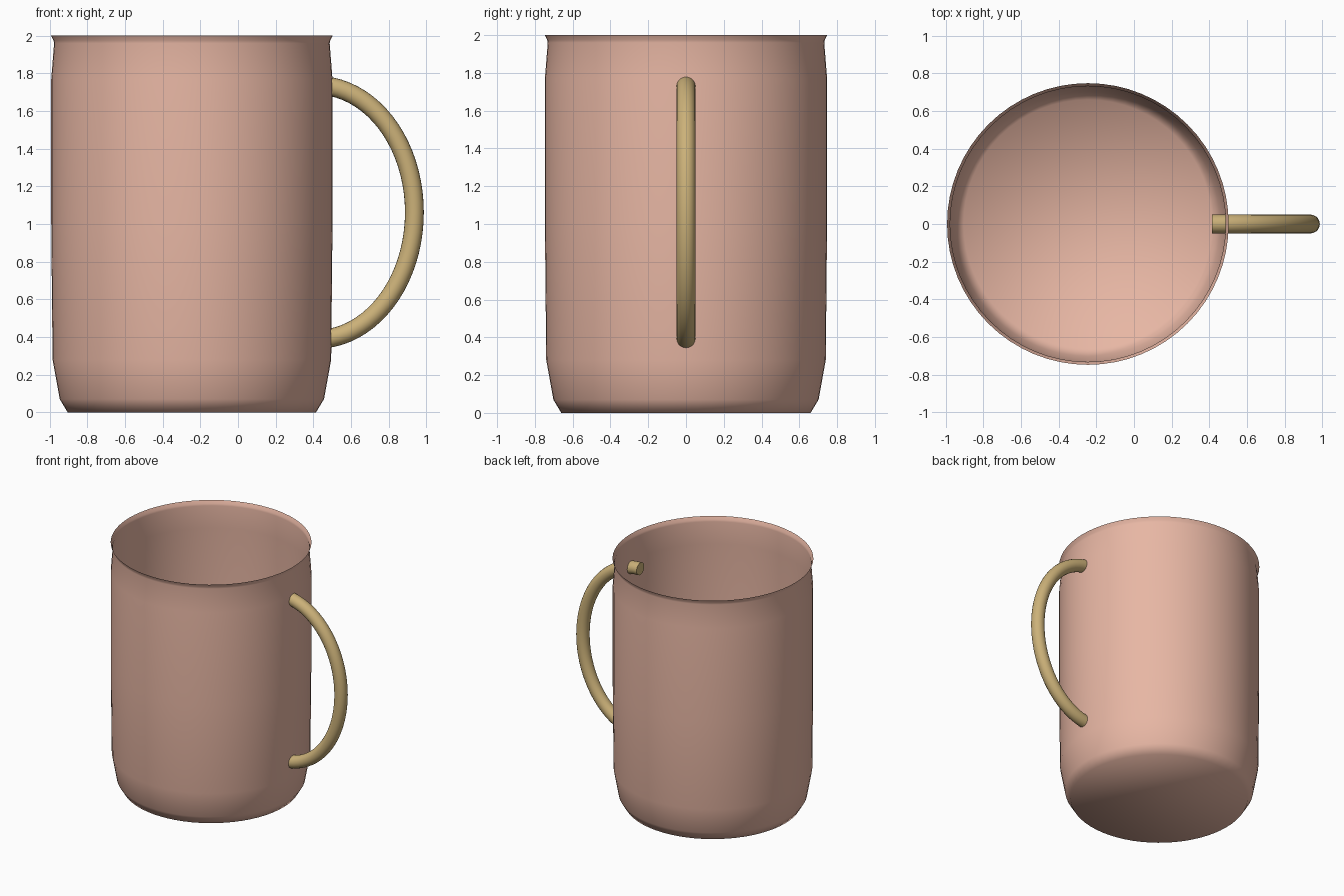
import bpy, bmesh, math
from mathutils import Vector

if "Cube" in bpy.data.objects:
    bpy.data.objects.remove(bpy.data.objects["Cube"])

def material(name, color):
    m = bpy.data.materials.new(name)
    m.diffuse_color = color
    m.use_nodes = True
    m.node_tree.nodes["Principled BSDF"].inputs["Base Color"].default_value = m.diffuse_color
    return m

def loft(name, rings, mat, cap_end, center=(0, 0, 0)):
    """Bridge successive closed rings of points; cap the start and maybe the end."""
    bm = bmesh.new()
    loops = [[bm.verts.new(p) for p in ring] for ring in rings]
    n = len(loops[0])
    for a, b in zip(loops, loops[1:]):
        for i in range(n):
            j = (i + 1) % n
            bm.faces.new((a[i], a[j], b[j], b[i]))
    bm.faces.new(loops[0][::-1])
    if cap_end:
        bm.faces.new(loops[-1])
    bmesh.ops.recalc_face_normals(bm, faces=bm.faces) if cap_end else None
    mesh = bpy.data.meshes.new(name)
    bm.to_mesh(mesh)
    bm.free()
    mesh.materials.append(mat)
    ob = bpy.data.objects.new(name, mesh)
    ob.location = center
    bpy.context.collection.objects.link(ob)
    bpy.context.view_layer.objects.active = ob
    ob.select_set(True)
    bpy.ops.object.shade_smooth_by_angle(angle=math.radians(60))
    ob.select_set(False)
    return ob

copper = material("copper", (0.80, 0.47, 0.37, 1))
brass = material("brass", (0.60, 0.44, 0.19, 1))

# Mug body: thin open shell with tapered foot and flared lip
profile = [(0.66, 0), (0.702, 0.07), (0.74, 0.28), (0.747, 1.0),
           (0.747, 1.77), (0.732, 1.96), (0.735, 1.975), (0.748, 2.0)]
N = 64
rings = [[(r * math.cos(2 * math.pi * i / N), r * math.sin(2 * math.pi * i / N), z)
          for i in range(N)] for r, z in profile]
loft("mug_body", rings, copper, False, (-0.245, 0, 0))

# Handle: round tube along a half ellipse, ends poking through the wall
A, B, R, STEPS, SIDES = 0.522, 0.675, 0.05, 40, 20
tube = []
for k in range(STEPS + 1):
    t = -math.pi / 2 + math.pi * k / STEPS
    c = Vector((A * math.cos(t), 0, B * math.sin(t)))
    normal = Vector((B * math.cos(t), 0, A * math.sin(t))).normalized()
    side = Vector((0, 1, 0))
    tube.append([c + R * (math.cos(u) * normal + math.sin(u) * side)
                 for u in (2 * math.pi * i / SIDES for i in range(SIDES))])
loft("handle", tube, brass, True, (0.415, 0, 1.062))
